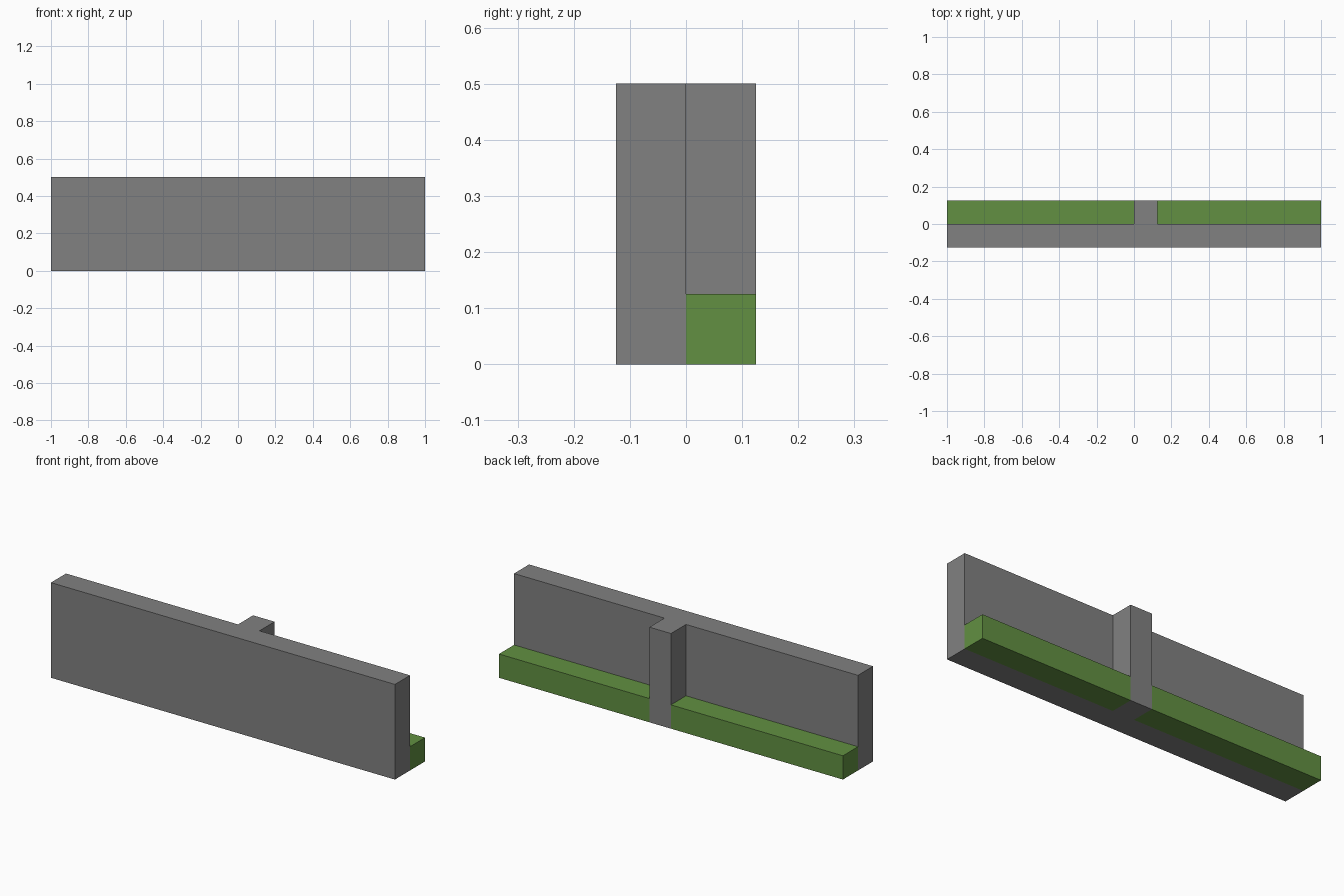
import bpy
import bmesh
from mathutils import Vector

cube = bpy.data.objects.get("Cube")
if cube:
    bpy.data.objects.remove(cube, do_unlink=True)


def make_material(name, rgb):
    mat = bpy.data.materials.new(name)
    mat.use_nodes = True
    color = (*rgb, 1.0)
    mat.diffuse_color = color
    bsdf = mat.node_tree.nodes["Principled BSDF"]
    bsdf.inputs["Base Color"].default_value = color
    bsdf.inputs["Roughness"].default_value = 0.9
    return mat


def make_box(name, low, high, mat):
    """Axis-aligned box between two opposite corners."""
    low, high = Vector(low), Vector(high)
    bm = bmesh.new()
    bmesh.ops.create_cube(bm, size=1.0)
    bmesh.ops.scale(bm, vec=high - low, verts=bm.verts)
    mesh = bpy.data.meshes.new(name)
    bm.to_mesh(mesh)
    bm.free()
    mesh.materials.append(mat)
    obj = bpy.data.objects.new(name, mesh)
    obj.location = (low + high) / 2
    bpy.context.collection.objects.link(obj)
    return obj


stone = make_material("stone grey", (0.22, 0.22, 0.22))
grass = make_material("grass green", (0.122, 0.28, 0.054))

UNIT = 0.125   # thickness shared by every part
HEIGHT = 0.5

# Long wall along the front
make_box("wall", (-1, -UNIT, 0), (1, 0, HEIGHT), stone)

# Full-height pillar behind the wall, just off centre
make_box("pillar", (0, 0, 0), (UNIT, UNIT, HEIGHT), stone)

# Grass strips on either side of the pillar
make_box("grass_strip_right", (-1, 0, 0), (0, UNIT, UNIT), grass)
make_box("grass_strip_left", (UNIT, 0, 0), (1, UNIT, UNIT), grass)
